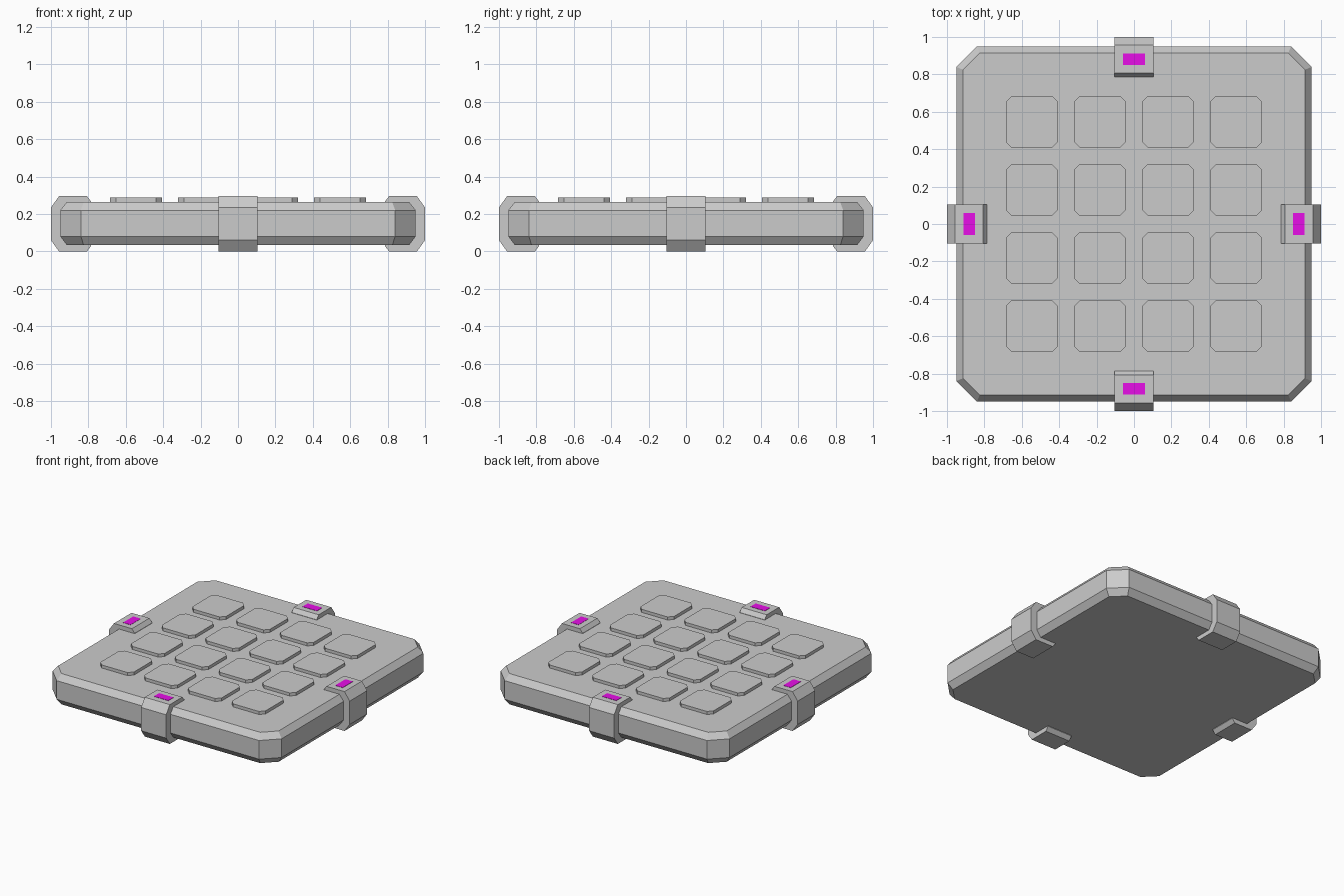
import bpy, bmesh
from math import pi
from mathutils import Matrix

cube = bpy.data.objects.get("Cube")
if cube:
    bpy.data.objects.remove(cube)


def material(name, rgb):
    m = bpy.data.materials.new(name)
    m.use_nodes = True
    m.diffuse_color = (*rgb, 1)
    m.node_tree.nodes["Principled BSDF"].inputs["Base Color"].default_value = (*rgb, 1)
    return m


grey = material("light_grey", (0.6, 0.6, 0.6))
magenta = material("magenta", (0.8, 0.005, 0.8))


def octagon(half, cut, z):
    """Square ring with its corners cut off."""
    k = half - cut
    xy = [(half, -k), (half, k), (k, half), (-k, half),
          (-half, k), (-half, -k), (-k, -half), (k, -half)]
    return [(x, y, z) for x, y in xy]


def loft(name, rings, mat, matrix=Matrix()):
    """Closed solid through a stack of matching rings."""
    bm = bmesh.new()
    loops = [[bm.verts.new(p) for p in ring] for ring in rings]
    n = len(loops[0])
    for a, b in zip(loops, loops[1:]):
        for i in range(n):
            j = (i + 1) % n
            bm.faces.new((a[i], a[j], b[j], b[i]))
    bm.faces.new(loops[0][::-1])
    bm.faces.new(loops[-1])
    bm.transform(matrix)
    bmesh.ops.recalc_face_normals(bm, faces=bm.faces)
    mesh = bpy.data.meshes.new(name)
    bm.to_mesh(mesh)
    bm.free()
    mesh.materials.append(mat)
    obj = bpy.data.objects.new(name, mesh)
    bpy.context.collection.objects.link(obj)
    return obj


# Slab with cut corners and bevelled rims
loft("slab", [octagon(0.915, 0.09, 0.033), octagon(0.95, 0.11, 0.08),
              octagon(0.95, 0.11, 0.22), octagon(0.915, 0.09, 0.264)], grey)

# Grid of raised tiles
for row in range(4):
    for col in range(4):
        at = Matrix.Translation(((col - 1.5) * 0.364, (row - 1.5) * 0.364, 0))
        loft(f"tile_{row}_{col}", [octagon(0.139, 0.032, 0.25),
                                   octagon(0.139, 0.032, 0.287)], grey, at)

# Edge clamps wrapping around the slab, each with a coloured light on top
clamp_profile = [(0.785, 0.266), (0.808, 0.295), (0.957, 0.295), (1.0, 0.235),
                 (1.0, 0.06), (0.957, 0), (0.808, 0), (0.785, 0.029),
                 (0.785, 0.04), (0.9, 0.04), (0.9, 0.255), (0.785, 0.255)]
for i, side in enumerate(("left", "back", "right", "front")):
    turn = Matrix.Rotation(i * pi / 2, 4, "Z")
    loft(f"{side}_clamp", [[(x, y, z) for x, z in clamp_profile]
                           for y in (-0.104, 0.104)], grey, turn)
    loft(f"{side}_light", [[(x, y, z) for x, y in
                            ((0.85, -0.06), (0.912, -0.06), (0.912, 0.06), (0.85, 0.06))]
                           for z in (0.293, 0.297)], magenta, turn)
